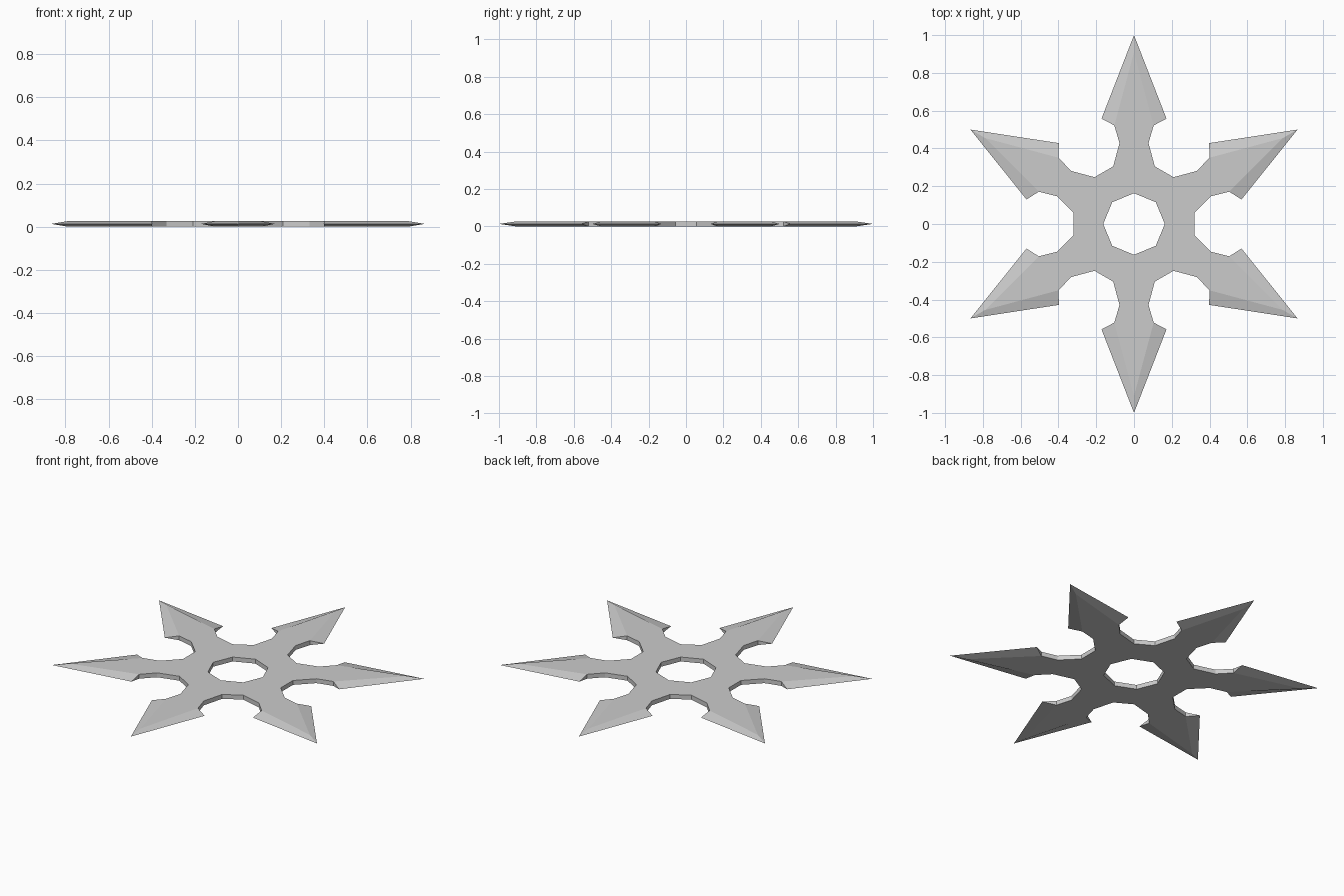
import bpy, bmesh
from math import sin, cos, pi

if "Cube" in bpy.data.objects:
    bpy.data.objects.remove(bpy.data.objects["Cube"])

H = 0.026                      # plate thickness
BASE, NECK, HEEL = (0.11, 0.305), (0.077, 0.428), (0.104, 0.522)
BARB, RIDGE, TIP = (0.172, 0.558), (0, 0.91), (0, 1.0)

bm = bmesh.new()


def vert(p, a, z, side=1):
    """Point of an arm profile, turned clockwise by angle a."""
    x, y = p[0] * side, p[1]
    return bm.verts.new((x * cos(a) + y * sin(a), y * cos(a) - x * sin(a), z))


def close(vs):
    n = len(vs)
    return [(vs[i], vs[(i + 1) % n]) for i in range(n)]


# flat-face outlines of six arms, plus the sharp mid-height blade edges
top, bot = [], []
for k in range(6):
    a = k * pi / 3
    half = [BASE, NECK, HEEL]
    pts = [(p, -1) for p in half] + [(RIDGE, 1)] + [(p, 1) for p in half[::-1]]
    t = [vert(p, a, H, s) for p, s in pts]
    b = [vert(p, a, 0, s) for p, s in pts]
    barb_l, tip, barb_r = vert(BARB, a, H / 2, -1), vert(TIP, a, H / 2), vert(BARB, a, H / 2)
    # blade bevels and barb backs
    for i, barb in ((2, barb_l), (4, barb_r)):
        bm.faces.new((t[i], barb, tip, t[3]))
        bm.faces.new((b[i], barb, tip, b[3]))
        bm.faces.new((t[i], b[i], barb))
    # neck walls
    for i in (0, 1, 4, 5):
        bm.faces.new((t[i], t[i + 1], b[i + 1], b[i]))
    top += t
    bot += b

# walls between neighbouring arms
for k in range(6):
    i, j = k * 7 + 6, (k * 7 + 7) % 42
    bm.faces.new((top[i], top[j], bot[j], bot[i]))

# octagonal centre hole
hole_t = [vert((0, 0.163), k * pi / 4, H) for k in range(8)]
hole_b = [vert((0, 0.163), k * pi / 4, 0) for k in range(8)]
for (t0, t1), (b0, b1) in zip(close(hole_t), close(hole_b)):
    bm.faces.new((t0, t1, b1, b0))

# flat top and bottom with the hole left open
for outer, inner in ((top, hole_t), (bot, hole_b)):
    edges = [bm.edges.get(e) or bm.edges.new(e) for e in close(outer) + close(inner)]
    bmesh.ops.triangle_fill(bm, edges=edges, use_beauty=True, use_dissolve=False)

bmesh.ops.recalc_face_normals(bm, faces=bm.faces[:])
mesh = bpy.data.meshes.new("throwing_star")
bm.to_mesh(mesh)
bm.free()
star = bpy.data.objects.new("throwing_star", mesh)
bpy.context.collection.objects.link(star)
